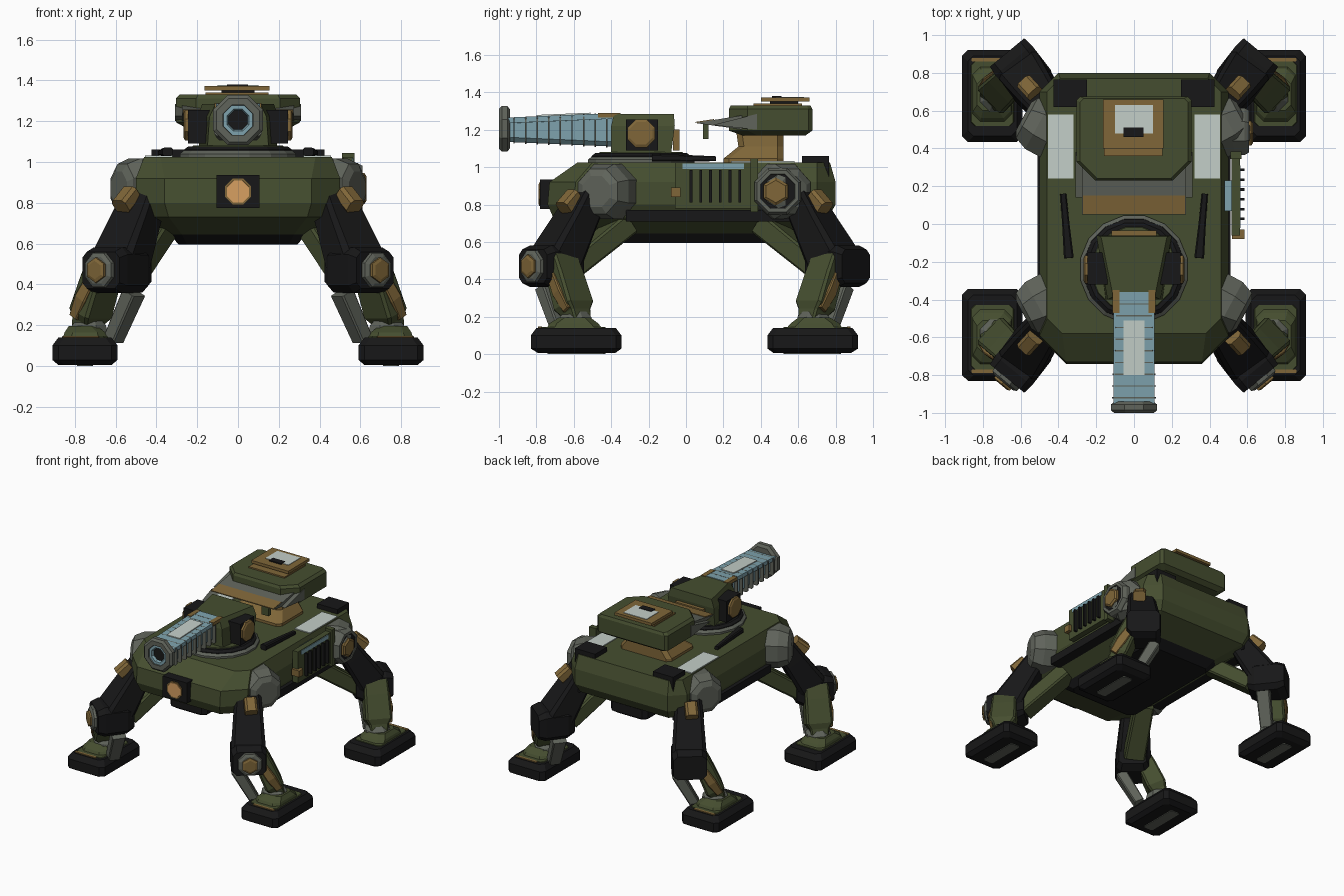
import bpy, bmesh, math
from mathutils import Vector

if "Cube" in bpy.data.objects:
    bpy.data.objects.remove(bpy.data.objects["Cube"])


def mat(name, r, g, b):
    m = bpy.data.materials.new(name)
    m.diffuse_color = (r, g, b, 1)
    m.use_nodes = True
    m.node_tree.nodes["Principled BSDF"].inputs["Base Color"].default_value = m.diffuse_color
    return m


GREEN = mat("olive green", .060, .076, .029)
BLACK = mat("soft black", .0085, .0085, .009)
GREY = mat("warm grey", .115, .125, .103)
GOLD = mat("bronze", .215, .134, .040)
BLUE = mat("steel blue", .210, .365, .420)
WHITE = mat("pale grey", .550, .620, .580)
LAMP = mat("lamp amber", .680, .350, .120)


def loft(name, rings, m, extra=None, rule=None):
    """Skin a stack of equal-sized point rings and cap both ends."""
    bm = bmesh.new()
    vs = [[bm.verts.new(p) for p in r] for r in rings]
    n = len(rings[0])
    for a, b in zip(vs, vs[1:]):
        for i in range(n):
            j = (i + 1) % n
            bm.faces.new((a[i], a[j], b[j], b[i]))
    bm.faces.new(vs[0][::-1])
    bm.faces.new(vs[-1])
    bmesh.ops.recalc_face_normals(bm, faces=bm.faces)
    me = bpy.data.meshes.new(name)
    me.materials.append(m)
    if rule:
        me.materials.append(extra)
        for f in bm.faces:
            f.material_index = int(rule(f.calc_center_median()))
    bm.to_mesh(me)
    bm.free()
    o = bpy.data.objects.new(name, me)
    bpy.context.collection.objects.link(o)
    return o


def ring(z, x0, x1, y0, y1, c=.03, d=None):
    """Flat rectangle with cut corners: c at the front, d at the back."""
    d = c if d is None else d
    return [(x0+c, y0, z), (x1-c, y0, z), (x1, y0+c, z), (x1, y1-d, z),
            (x1-d, y1, z), (x0+d, y1, z), (x0, y1-d, z), (x0, y0+c, z)]


def box(name, x, y, z, m):
    q = lambda h: [(x[0], y[0], h), (x[1], y[0], h), (x[1], y[1], h), (x[0], y[1], h)]
    return loft(name, [q(z[0]), q(z[1])], m)


def slab(name, pts, x0, x1, m):
    """Side profile (y, z) pulled across x."""
    return loft(name, [[(x, y, z) for y, z in pts] for x in (x0, x1)], m)


def frame(axis):
    a = Vector(axis).normalized()
    u = a.cross(Vector((0, 0, 1)))
    u = u.normalized() if u.length > 1e-4 else Vector((1, 0, 0))
    return a, u, u.cross(a)


def disc(name, p, axis, prof, m, n=8):
    """Turned part: prof is (distance along axis, radius)."""
    a, u, v = frame(axis)
    ang = [2*math.pi*(i+.5)/n for i in range(n)]
    return loft(name, [[Vector(p) + a*t + (u*math.cos(k) + v*math.sin(k))*r for k in ang]
                       for t, r in prof], m)


def beam(name, p, q, secs, m, cut=.2):
    """Tapered bar with cut corners: secs is (fraction, half width, half height)."""
    p, q = Vector(p), Vector(q)
    a, u, v = frame(q-p)
    rings = []
    for t, w, h in secs:
        k = ring(0, -w, w, -h, h, cut*2*min(w, h))
        rings.append([p.lerp(q, t) + u*x + v*y for x, y, _ in k])
    return loft(name, rings, m)


# Hull with a dark belly
loft("hull", [ring(.595, -.29, .29, -.37, .50, .04), ring(.645, -.335, .335, -.44, .57, .06),
              ring(.73, -.46, .46, -.71, .76, .12, .08), ring(.80, -.50, .50, -.74, .80, .14, .10),
              ring(.92, -.50, .50, -.73, .80, .14, .10), ring(1.025, -.46, .46, -.58, .77, .08, .07)],
     GREEN, BLACK, lambda c: c.z < .64)

# Front lamp
box("lamp_plate", (-.105, .105), (-.78, -.70), (.775, .935), BLACK)
disc("lamp_rim", (0, -.78, .855), (0, -1, 0), [(0, .068), (.006, .068)], GOLD)
disc("lamp", (0, -.783, .855), (0, -1, 0), [(0, .06), (.006, .058)], LAMP)

for s in (-1, 1):
    X = lambda a, b: tuple(sorted((s*a, s*b)))
    box("side_skirt", X(.40, .512), (-.32, .74), (.71, .77), BLACK)
    box("deck_panel", X(.32, .455), (.24, .58), (1.02, 1.032), WHITE)
    box("rear_vent", X(.25, .425), (.62, .765), (.88, 1.06), BLACK)
    beam("deck_handle", (s*.345, -.18, 1.05), (s*.375, .16, 1.045),
         [(0, .026, .02), (.5, .02, .018), (1, .016, .013)], BLACK)
    # Turret cheeks and trim
    box("turret_cheek", X(.14, .245), (-.32, -.15), (1.09, 1.255), BLACK)
    disc("turret_pivot", (s*.24, -.24, 1.18), (s, 0, 0), [(0, .08), (.02, .08), (.027, .065)], GOLD)
    box("barrel_clip", X(.078, .115), (-.47, -.35), (1.265, 1.29), GOLD)

# Gun turret
disc("turret_ring_edge", (0, -.24, 1.02), (0, 0, 1), [(0, .29), (.02, .29), (.04, .265)], GREY, 16)
disc("turret_ring", (0, -.24, 1.03), (0, 0, 1), [(0, .275), (.03, .27), (.045, .25)], BLACK, 16)
disc("turret_ring_cap", (0, -.24, 1.065), (0, 0, 1), [(0, .235), (.016, .225)], GREEN, 16)
trap = lambda z, f, b, y0, y1: [(-f, y0, z), (f, y0, z), (b, y1, z), (-b, y1, z)]
loft("gun_turret", [trap(1.07, .15, .19, -.40, -.08), trap(1.22, .14, .20, -.40, -.06),
                    trap(1.285, .11, .175, -.385, -.065)], GREEN)
box("turret_back_trim", (-.12, .12), (-.07, -.035), (1.09, 1.2), GOLD)


# Barrel: slim core under a wide top cover, fins between, muzzle at the tip
def barrel_ring(y, dw=0, dh=0, c=.025):
    t = (-.36 - y)/.6
    w, h = .098 + .014*t + dw, .092 - .026*t + dh
    return [(x, y, 1.197 + z) for x, z, _ in ring(0, -w, w, -h, h, c)]


loft("barrel", [barrel_ring(-.36, -.02, -.004), barrel_ring(-.96, -.025, -.004)], BLUE)
slab("barrel_cover", [(-.36, 1.29), (-.96, 1.265), (-.96, 1.235), (-.36, 1.26)], -.108, .108, BLUE)
for i in range(9):
    y = -.42 - .062*i
    loft("cooling_fin", [barrel_ring(y, .006, .002, .012), barrel_ring(y - .007, .006, .002, .012)], GREY)
slab("barrel_panel", [(-.51, 1.28), (-.80, 1.268), (-.80, 1.279), (-.51, 1.291)], -.055, .055, WHITE)
disc("muzzle", (0, -.94, 1.205), (0, -1, 0),
     [(0, .11), (.015, .132), (.045, .132), (.06, .115), (.06, .08), (.025, .075)], GREY)
disc("bore_liner", (0, -.955, 1.205), (0, -1, 0), [(0, .078), (.036, .078), (.036, .058), (.015, .05)], BLUE)
disc("bore", (0, -.965, 1.205), (0, -1, 0), [(0, .052), (.006, .052)], BLACK)

# Rear turret on its bronze pedestal
loft("pedestal", [ring(1.02, -.22, .22, .20, .52, .03), ring(1.045, -.22, .22, .20, .52, .03),
                  ring(1.11, -.17, .17, .28, .52, .03), ring(1.18, -.16, .16, .27, .52, .03)], GOLD)
loft("rear_turret", [ring(1.17, -.26, .26, .30, .64, .08, .02), ring(1.195, -.305, .305, .23, .675, .10, .02),
                     ring(1.31, -.305, .305, .23, .675, .10, .02), ring(1.33, -.285, .285, .24, .665, .09, .02)], GREEN)
slab("visor", [(.05, 1.236), (.38, 1.19), (.38, 1.29)], -.275, .275, GREY)
slab("visor_edge", [(.052, 1.237), (.15, 1.251), (.15, 1.257), (.052, 1.242)], -.27, .27, GOLD)
for s in (-1, 1):
    slab("visor_cheek", [(.14, 1.225), (.38, 1.20), (.38, 1.285)], s*.27, s*.309, GREY)
box("visor_sensor", (.14, .2), (.09, .12), (1.15, 1.23), GREEN)
box("hatch_step", (-.16, .15), (.36, .62), (1.325, 1.34), GOLD)
box("hatch_post", (-.08, .08), (.45, .6), (1.33, 1.355), BLACK)
box("hatch", (-.165, .155), (.40, .66), (1.35, 1.372), GOLD)
box("hatch_panel", (-.10, .10), (.48, .63), (1.37, 1.376), WHITE)
box("hatch_latch", (-.055, .05), (.46, .51), (1.37, 1.38), BLACK)

# Side radiator and wheel, right side only
box("radiator", (.515, .56), (-.06, .355), (.78, 1.025), GREEN)
box("radiator_duct", (.48, .52), (.07, .23), (.84, 1.0), BLUE)
box("radiator_core", (.555, .565), (-.02, .31), (.99, 1.02), BLUE)
for i in range(6):
    y = .02 + .052*i
    box("radiator_slat", (.555, .585), (y, y + .014), (.81, .985), BLACK)
box("radiator_clip", (.52, .585), (-.08, -.03), (.84, .89), GOLD)
box("radiator_rail", (.51, .57), (.345, .385), (.76, 1.045), GREEN)
disc("side_wheel", (.50, .49, .87), (1, 0, 0), [(0, .135), (.085, .135), (.11, .12), (.11, .1), (.10, .095)], GREY)
disc("side_wheel_well", (.595, .49, .87), (1, 0, 0), [(0, .1), (.01, .098)], BLACK)
disc("side_wheel_hub", (.59, .48, .87), (1, 0, 0), [(0, .075), (.03, .075), (.04, .06)], GOLD, 6)

# Four legs, mirrored left to right and front to back
for s in (-1, 1):
    for front in (True, False):
        P = lambda x, y, z: (s*x, y if front else .09 - y, z)
        out = (s*.64, -.77 if front else .77, 0)
        tag = "front_" if front else "rear_"

        def leg_ring(z, x0, x1, y0, y1, c):
            a, b = sorted((s*x0, s*x1))
            k, l = sorted((P(0, y0, 0)[1], P(0, y1, 0)[1]))
            return ring(z, a, b, k, l, c)

        # Shoulder
        disc(tag + "shoulder", P(.40, -.38, .87), (s*.85, out[1]*.6, 0),
             [(0, .16), (.12, .16), (.19, .13), (.21, .09)], GREY)
        beam(tag + "shoulder_clamp", P(.52, -.595, .85), P(.575, -.655, .78),
             [(0, .045, .04), (1, .045, .04)], GOLD)
        # Thigh, knee and brace
        beam(tag + "thigh", P(.45, -.52, .85), P(.59, -.715, .47),
             [(0, .09, .075), (.35, .105, .085), (.85, .122, .105), (1, .122, .10)], BLACK, .12)
        beam(tag + "knee", P(.50, -.61, .47), P(.672, -.818, .47),
             [(0, .10, .08), (.2, .12, .11), (.8, .125, .112), (1, .118, .09)], BLACK, .16)
        beam(tag + "brace", P(.36, -.32, .70), P(.52, -.62, .46),
             [(0, .07, .06), (1, .075, .055)], GREEN, .1)
        if front:
            disc("knee_ring", P(.66, -.80, .47), out, [(0, .095), (.04, .09), (.05, .07)], GREY)
            disc("knee_hub", P(.68, -.825, .47), out, [(0, .062), (.03, .062), (.036, .045)], GOLD, 6)
        # Shin with bronze guard
        beam(tag + "shin", P(.64, -.68, .53), P(.75, -.575, .17),
             [(0, .085, .055), (.3, .09, .065), (.75, .095, .07), (.85, .07, .055), (1, .06, .045)], GREEN, .1)
        beam(tag + "shin_guard", P(.70, -.69, .42), P(.79, -.62, .24),
             [(0, .05, .03), (.5, .055, .035), (1, .035, .025)], GOLD, .1)
        beam(tag + "piston", P(.51, -.75, .36), P(.61, -.67, .13),
             [(0, .05, .04), (1, .045, .035)], GREY, .1)
        # Foot
        loft(tag + "ankle", [leg_ring(.13, .64, .86, -.75, -.44, .04), leg_ring(.165, .65, .85, -.73, -.47, .04),
                             leg_ring(.195, .69, .83, -.68, -.51, .03)], GREEN)
        disc(tag + "ankle_joint", P(.73, -.59, .15), (0, 0, 1), [(0, .10), (.05, .09), (.09, .05)], GREY)
        loft(tag + "foot", [leg_ring(.005, .62, .88, -.79, -.38, .03), leg_ring(.03, .59, .91, -.83, -.345, .03),
                            leg_ring(.10, .59, .91, -.83, -.345, .03), leg_ring(.14, .62, .88, -.80, -.375, .03)], BLACK)
        loft(tag + "foot_tread", [leg_ring(0, .71, .79, -.74, -.43, .01), leg_ring(.02, .71, .79, -.74, -.43, .01)], GREY)
        loft(tag + "toe_plate", [leg_ring(.13, .63, .87, -.77, -.43, .02), leg_ring(.146, .64, .86, -.77, -.43, .02)], GREEN)
        loft(tag + "toe_strip", [leg_ring(.13, .68, .86, -.79, -.77, .004), leg_ring(.147, .68, .86, -.79, -.77, .004)], GOLD)
